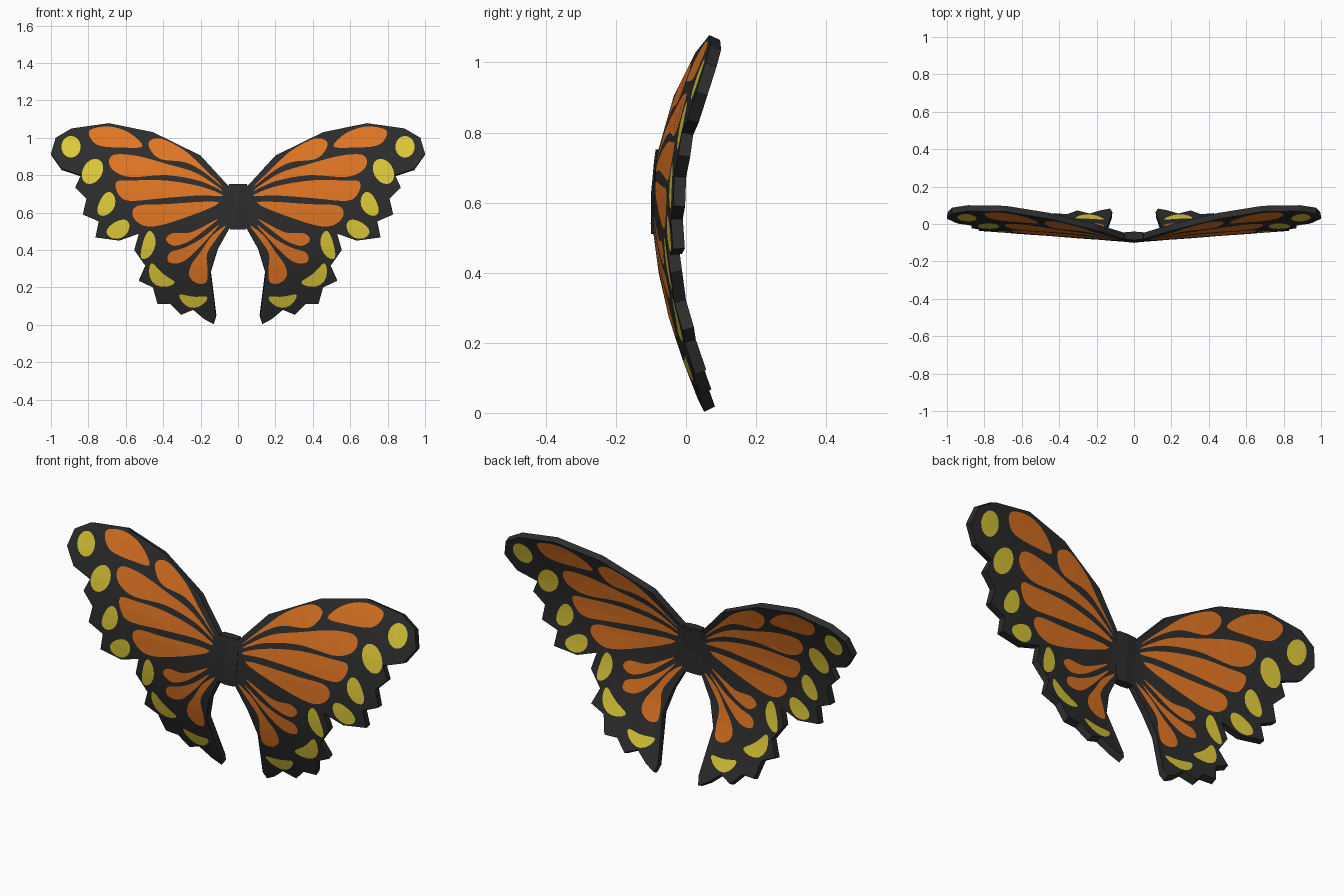
import bpy, bmesh, math
from mathutils import Vector
from mathutils.geometry import delaunay_2d_cdt

if "Cube" in bpy.data.objects:
    bpy.data.objects.remove(bpy.data.objects["Cube"])


def material(name, rgb):
    m = bpy.data.materials.new(name)
    m.diffuse_color = (*rgb, 1)
    m.use_nodes = True
    m.node_tree.nodes["Principled BSDF"].inputs["Base Color"].default_value = m.diffuse_color
    return m


MATS = [material("charcoal", (0.026, 0.026, 0.026)),
        material("orange", (0.75, 0.18, 0.017)),
        material("yellow", (0.73, 0.59, 0.04))]
THICK = 0.034

# Scalloped outline of one wing pair, seen from the front (x, z)
OUTLINE = [(0.04, 0.73), (0.20, 0.905), (0.455, 1.03), (0.69, 1.078), (0.89, 1.05),
           (0.975, 1.0), (1.0, 0.915), (0.945, 0.835), (0.84, 0.80), (0.87, 0.735),
           (0.81, 0.675), (0.83, 0.59), (0.745, 0.553), (0.762, 0.467), (0.635, 0.45),
           (0.53, 0.487), (0.555, 0.40), (0.495, 0.315), (0.53, 0.235), (0.455, 0.20),
           (0.43, 0.11), (0.36, 0.11), (0.305, 0.053), (0.24, 0.08), (0.18, 0.03),
           (0.13, 0.003), (0.118, 0.04), (0.147, 0.275), (0.11, 0.40), (0.04, 0.53)]

# Orange cells between the veins
FORE_CELLS = [
    [(0.786, 1.045), (0.684, 1.06), (0.578, 1.025), (0.51, 0.955), (0.604, 0.947), (0.738, 0.957), (0.79, 1.0)],
    [(0.475, 0.98), (0.41, 0.995), (0.29, 0.935), (0.19, 0.845), (0.08, 0.735),
     (0.18, 0.815), (0.28, 0.868), (0.41, 0.885), (0.465, 0.93)],
    [(0.69, 0.87), (0.66, 0.91), (0.54, 0.903), (0.38, 0.86), (0.22, 0.81),
     (0.08, 0.715), (0.2, 0.768), (0.38, 0.80), (0.57, 0.79), (0.66, 0.82)],
    [(0.65, 0.765), (0.56, 0.772), (0.39, 0.772), (0.2, 0.74), (0.08, 0.69),
     (0.2, 0.692), (0.39, 0.678), (0.58, 0.663), (0.64, 0.70)],
    [(0.54, 0.635), (0.39, 0.645), (0.1, 0.655), (0.32, 0.56), (0.48, 0.525), (0.56, 0.575)]]
HIND_CELLS = [
    [(0.11, 0.565), (0.25, 0.495), (0.35, 0.49), (0.385, 0.455), (0.34, 0.422), (0.26, 0.448), (0.18, 0.505)],
    [(0.10, 0.535), (0.19, 0.465), (0.28, 0.415), (0.365, 0.385), (0.37, 0.335), (0.30, 0.335), (0.22, 0.40)],
    [(0.065, 0.53), (0.14, 0.475), (0.20, 0.39), (0.25, 0.32), (0.26, 0.26),
     (0.22, 0.222), (0.17, 0.228), (0.162, 0.29), (0.165, 0.38), (0.115, 0.46)]]

# Yellow edge spots: x, z, half length, half width, tilt in degrees, bend
SPOTS = [(0.893, 0.952, 0.058, 0.052, 90, 0), (0.778, 0.82, 0.072, 0.052, 120, 0),
         (0.705, 0.645, 0.068, 0.042, 115, -2), (0.64, 0.512, 0.066, 0.045, 150, -2),
         (0.483, 0.425, 0.078, 0.034, 105, -2), (0.415, 0.26, 0.082, 0.036, 40, 5),
         (0.24, 0.135, 0.076, 0.030, 5, 5)]


def smooth_loop(pts, n=4):
    """Closed Catmull-Rom curve through the points."""
    out = []
    for i in range(len(pts)):
        a, b, c, d = (Vector(pts[(i + k) % len(pts)]) for k in (-1, 0, 1, 2))
        for k in range(n):
            t = k / n
            out.append(0.5 * (2 * b + (c - a) * t + (2 * a - 5 * b + 4 * c - d) * t**2
                              + (3 * b - a - 3 * c + d) * t**3))
    return out


def spot_loop(x, z, length, width, tilt, bend):
    t, out = math.radians(tilt), []
    for k in range(18):
        a = math.tau * k / 18
        u, v = length * math.cos(a), width * math.sin(a)
        v += bend * (u * u - length * length / 2)
        out.append(Vector((x + u * math.cos(t) - v * math.sin(t), z + u * math.sin(t) + v * math.cos(t))))
    return out


def inside(p, loop):
    hit = False
    for a, b in zip(loop, loop[1:] + loop[:1]):
        if (a[1] > p[1]) != (b[1] > p[1]) and p[0] < a[0] + (p[1] - a[1]) * (b[0] - a[0]) / (b[1] - a[1]):
            hit = not hit
    return hit


def bowl_y(x, z):
    """Front surface: wings sweep back sideways and towards top and bottom."""
    return -0.099 + 0.075 * abs(x) + 0.44 * (z - 0.57) ** 2


def add_object(name, bm):
    bmesh.ops.recalc_face_normals(bm, faces=bm.faces)
    me = bpy.data.meshes.new(name)
    bm.to_mesh(me)
    bm.free()
    for m in MATS:
        me.materials.append(m)
    ob = bpy.data.objects.new(name, me)
    bpy.context.collection.objects.link(ob)


# Cut the colour cells into the wing outline
outline = [Vector(p) for p in OUTLINE]
cells = [(smooth_loop(c), 1) for c in FORE_CELLS + HIND_CELLS]
cells += [(spot_loop(*s), 2) for s in SPOTS]
points, edges = [], []
for loop in [outline] + [c for c, _ in cells]:
    start, n = len(points), len(loop)
    points += loop
    edges += [(start + i, start + (i + 1) % n) for i in range(n)]
grid = [Vector((0.1 * i + 0.013, 0.1 * j + 0.017)) for i in range(10) for j in range(11)]
points += [p for p in grid if inside(p, outline)]
verts2d, _, tris, *_ = delaunay_2d_cdt(points, edges, [], 0, 1e-5)


def wing(name, side):
    bm = bmesh.new()
    vs = [bm.verts.new((side * p[0], bowl_y(p[0], p[1]), p[1])) for p in verts2d]
    for t in tris:
        mid = sum((verts2d[i] for i in t), Vector((0, 0))) / len(t)
        if not inside(mid, outline):
            continue
        f = bm.faces.new([vs[i] for i in t])
        f.material_index = next((m for loop, m in cells if inside(mid, loop)), 0)
    bmesh.ops.delete(bm, geom=[v for v in bm.verts if not v.link_faces], context='VERTS')
    # thicken backwards along the surface normal, keeping the pattern on both sides
    ext = bmesh.ops.extrude_face_region(bm, geom=bm.faces[:], use_keep_orig=True)
    for v in ext["geom"]:
        if isinstance(v, bmesh.types.BMVert):
            v.co += THICK * Vector((-0.075 * side, 1, -0.88 * (v.co.z - 0.57))).normalized()
    add_object(name, bm)


wing("right_wing", 1)
wing("left_wing", -1)

# Body: a short curved bar clasping both wings
bm = bmesh.new()
rings = []
for z, w in ((0.51, 0.042), (0.54, 0.055), (0.63, 0.06), (0.72, 0.06), (0.752, 0.048)):
    y = bowl_y(0, z) - 0.002
    section = [(-w, y + 0.006), (0, y), (w, y + 0.006), (w, y + 0.042), (0, y + 0.046), (-w, y + 0.042)]
    rings.append([bm.verts.new((px, py, z)) for px, py in section])
for a, b in zip(rings, rings[1:]):
    for i in range(6):
        bm.faces.new((a[i], a[(i + 1) % 6], b[(i + 1) % 6], b[i]))
bm.faces.new(rings[0])
bm.faces.new(rings[-1])
add_object("body", bm)
